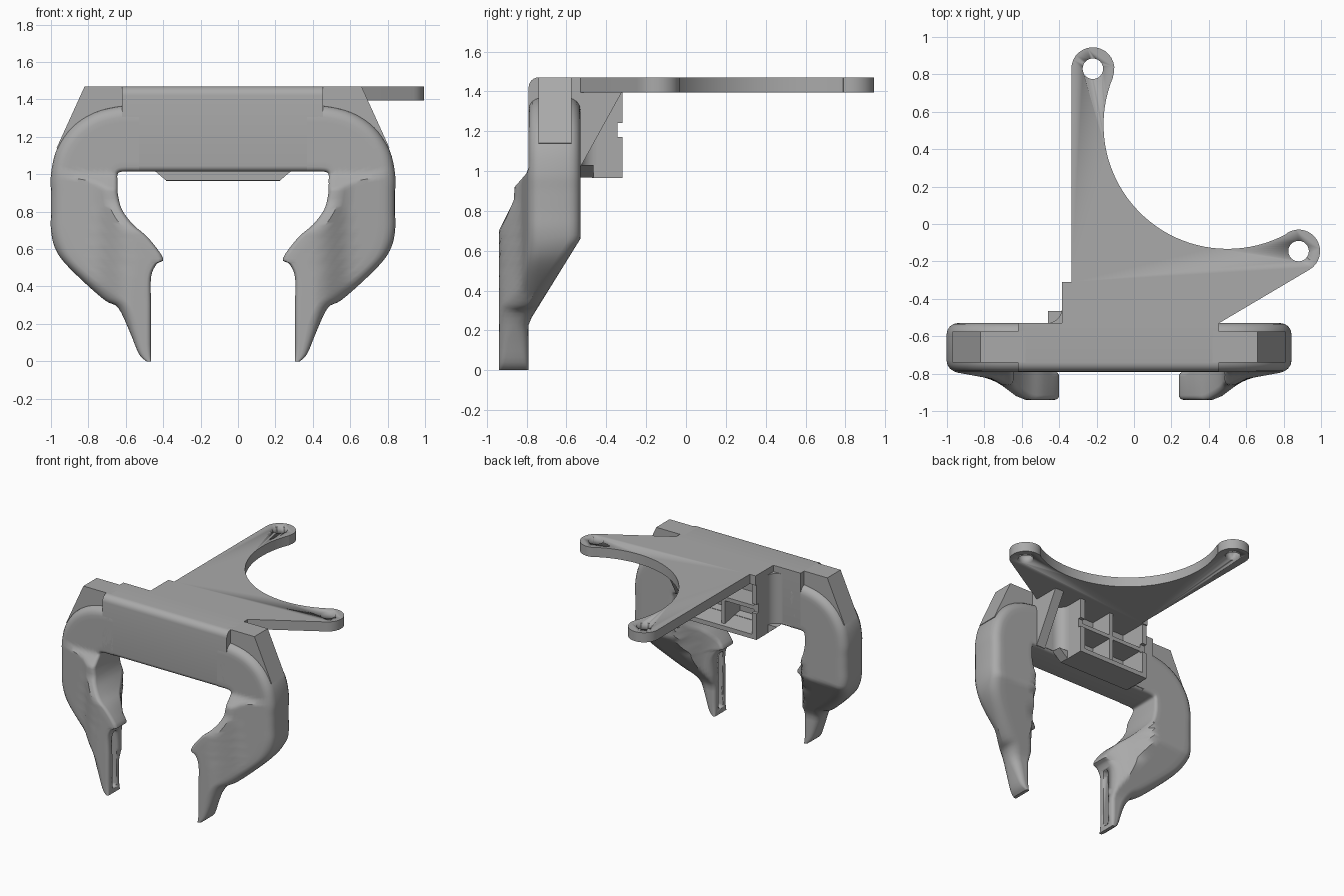
import bpy, bmesh
from math import sin, cos, radians, pi

if "Cube" in bpy.data.objects:
    bpy.data.objects.remove(bpy.data.objects["Cube"])

grey = bpy.data.materials.new("plain_grey")
grey.use_nodes = True
grey.diffuse_color = (0.40, 0.40, 0.40, 1)
grey.node_tree.nodes["Principled BSDF"].inputs["Base Color"].default_value = (0.40, 0.40, 0.40, 1)

MID = -0.08                      # centre line of the symmetric clamp
FRONT, BACK = -0.79, -0.53       # depth range of the clamp body


def finish(name, bm, origin=0.0):
    bmesh.ops.recalc_face_normals(bm, faces=bm.faces)
    mesh = bpy.data.meshes.new(name)
    bm.to_mesh(mesh)
    bm.free()
    mesh.materials.append(grey)
    ob = bpy.data.objects.new(name, mesh)
    ob.location.x = origin
    bpy.context.collection.objects.link(ob)
    bpy.ops.object.select_all(action='DESELECT')
    ob.select_set(True)
    bpy.context.view_layer.objects.active = ob
    bpy.ops.object.shade_smooth_by_angle(angle=radians(35))
    return ob


def prism(name, pts, axis, a, b, origin=0.0):
    """Extrude a 2D outline along an axis from a to b."""
    place = {'x': lambda p, d: (d, p[0], p[1]),
             'y': lambda p, d: (p[0], d, p[1]),
             'z': lambda p, d: (p[0], p[1], d)}[axis]
    bm = bmesh.new()
    rings = [[bm.verts.new(place(p, d)) for p in pts] for d in (a, b)]
    bm.faces.new(rings[0])
    bm.faces.new(rings[1])
    for i in range(len(pts)):
        j = (i + 1) % len(pts)
        bm.faces.new((rings[0][i], rings[0][j], rings[1][j], rings[1][i]))
    return finish(name, bm, origin)


def arc(cx, cy, r, start, end, n=16):
    angles = [radians(start + (end - start) * i / n) for i in range(n + 1)]
    return [(cx + r * cos(t), cy + r * sin(t)) for t in angles]


def box(name, x0, x1, y0, y1, z0, z1):
    return prism(name, [(x0, y0), (x1, y0), (x1, y1), (x0, y1)], 'z', z0, z1)


def cut(ob, cutter):
    cutter.hide_render = True
    cutter.hide_set(True)
    mod = ob.modifiers.new("cut", 'BOOLEAN')
    mod.operation = 'DIFFERENCE'
    mod.object = cutter


def mirror(ob):
    ob.modifiers.new("mirror", 'MIRROR')


def ramp(table, t):
    """Piecewise linear lookup in a rising table."""
    if t <= table[0][0]:
        return table[0][1]
    for (a, va), (b, vb) in zip(table, table[1:]):
        if t <= b:
            return va + (vb - va) * (t - a) / (b - a)
    return table[-1][1]


# Clamp arm: outer and inner edge of each station (half width, height)
stations = [
    (.45, 1.365, .45, 1.015), (.55, 1.365, .52, 1.015), (.69, 1.33, .555, 1.01),
    (.81, 1.25, .565, .995), (.89, 1.13, .565, .97), (.92, 1, .565, .94),
    (.92, .9, .562, .89), (.92, .8, .54, .81), (.92, .7, .48, .73),
    (.9, .61, .4, .66), (.85, .53, .32, .55), (.74, .42, .355, .52),
    (.63, .325, .385, .45), (.56, .285, .385, .3), (.5, .16, .385, .16),
    (.45, .04, .385, .04), (.41, 0, .385, 0)]


def spline(rows, steps=4):
    out = []
    for i in range(len(rows) - 1):
        p = [rows[max(0, min(len(rows) - 1, i + k))] for k in (-1, 0, 1, 2)]
        for s in range(steps):
            t = s / steps
            out.append([b + .5 * t * (c - a + t * (2*a - 5*b + 4*c - d + t * (3*(b - c) + d - a)))
                        for a, b, c, d in zip(*p)])
    return out + [list(rows[-1])]


front_by_width = [(.5, -.94), (.55, -.92), (.67, -.83), (.89, FRONT)]
front_by_height = [(.7, -.94), (.78, -.9), (.85, -.865), (.92, -.86), (1, FRONT)]
back_by_height = [(.24, FRONT), (.66, BACK)]
back_by_width = [(.36, FRONT), (.45, -.7), (.54, BACK)]


def arm_front(u, z):
    return max(ramp(front_by_width, u), ramp(front_by_height, z))


def arm_back(u, z):
    scoop = ramp(back_by_width, u) if z < .9 else BACK
    return max(FRONT, min(ramp(back_by_height, z), max(scoop, ramp([(.3, FRONT), (.9, BACK)], z) if z > .75 else FRONT)))


bm = bmesh.new()
rings = []
for ou, oz, iu, iz in spline(stations):
    width = ((ou - iu) ** 2 + (oz - iz) ** 2) ** .5
    ro, ri = min(.06, width * .45), min(.025, width * .3)
    # distances across the section paired with edge rounding insets
    turn = [k * pi / 8 for k in range(5)]
    across = [(ro * (1 - cos(t)), ro * (1 - sin(t))) for t in turn]
    across += [(ro + (width - ro - ri) * k / 9, 0) for k in range(1, 9)]
    across += [(width - ri * (1 - cos(t)), ri * (1 - sin(t))) for t in reversed(turn)]
    front, back = [], []
    for d, inset in across:
        s = d / width
        u, z = ou + (iu - ou) * s, oz + (iz - oz) * s
        front.append(bm.verts.new((u, arm_front(u, z) + inset, z)))
        back.append(bm.verts.new((u, arm_back(u, z) - inset, z)))
    rings.append(front + back[::-1])
for a, b in zip(rings, rings[1:]):
    for i in range(len(a)):
        j = (i + 1) % len(a)
        bm.faces.new((a[i], a[j], b[j], b[i]))
bm.faces.new(rings[0])
bm.faces.new(rings[-1])
arms = finish("clamp_arms", bm, MID)
slot = arc(-.865, .46, .025, 0, 180, 8) + arc(-.865, .06, .025, 180, 360, 8)
cut(arms, prism("slot_cutter", slot, 'x', .34, .425, MID))
mirror(arms)

# Angled shoulder plates above the arms
shoulders = prism("shoulder_plates", [(.5, 1.47), (.74, 1.47), (.89, 1.14), (.8, 1.1), (.5, 1.1)],
                  'y', -.74, -.575, MID)
mirror(shoulders)

# Crossbar with rounded front and lower edges
bar = (arc(FRONT + .05, 1.42, .05, 90, 180, 6) + arc(FRONT + .03, 1.045, .03, 180, 270, 6)
       + arc(BACK - .03, 1.045, .03, 270, 360, 6) + [(BACK, 1.47)])
prism("crossbar", bar, 'x', -.62, .455)

# Mounting plate with two lugs and a round cut-out
outline = ([(-.385, -.56), (.455, -.56), (.455, BACK)] + arc(.88, -.145, .115, -60, 118)
           + arc(.5, .53, .663, 298, 157, 40) + arc(-.22, .83, .115, -20, 180)
           + [(-.335, -.31), (-.385, -.31)])
plate = prism("mounting_plate", outline, 'z', 1.395, 1.47)
for hx, hy in ((.88, -.145), (-.22, .83)):
    cut(plate, prism("hole_cutter", arc(hx, hy, .055, 0, 345, 23), 'z', 1.3, 1.6))

# Rear socket: notched side walls, floor and recessed ribs
REAR = -.32
wall = [(BACK, 1.42), (BACK, 1.02), (-.47, .965), (REAR, .965), (REAR, 1.17),
        (-.345, 1.17), (-.345, 1.24), (REAR, 1.24), (REAR, 1.42)]
prism("socket_right_wall", wall, 'x', -.385, -.345)
prism("socket_left_wall", wall, 'x', .185, .225)
prism("socket_floor", [(BACK, 1.02), (-.47, .965), (REAR, .965), (REAR, 1.0), (BACK, 1.04)],
      'x', -.36, .2)
box("socket_upright_rib", -.095, -.065, BACK, -.345, .98, 1.42)
box("socket_cross_rib", -.36, .2, BACK, -.345, 1.185, 1.215)
prism("socket_skirt", [(-.46, 1.03), (-.385, .967), (.225, .967), (.3, 1.03)], 'y', -.54, -.465)

# Curved fillets joining socket to crossbar, and the sloped brace
fillet = [(-.305, -.56), (-.52, -.56), (-.52, BACK)] + arc(-.385, -.45, .08, 270, 360, 8)
fillet = [(.3, -.56), (.46, -.56), (.46, BACK)] + arc(.385, -.45, .08, 270, 180, 8) + [(.3, -.45)]
mirror(prism("socket_fillets", fillet, 'z', 1.03, 1.42, MID))
prism("sloped_brace", [(BACK - .02, 1.02), (BACK, 1.02), (REAR, 1.4), (BACK - .02, 1.4)],
      'x', .38, .455)
